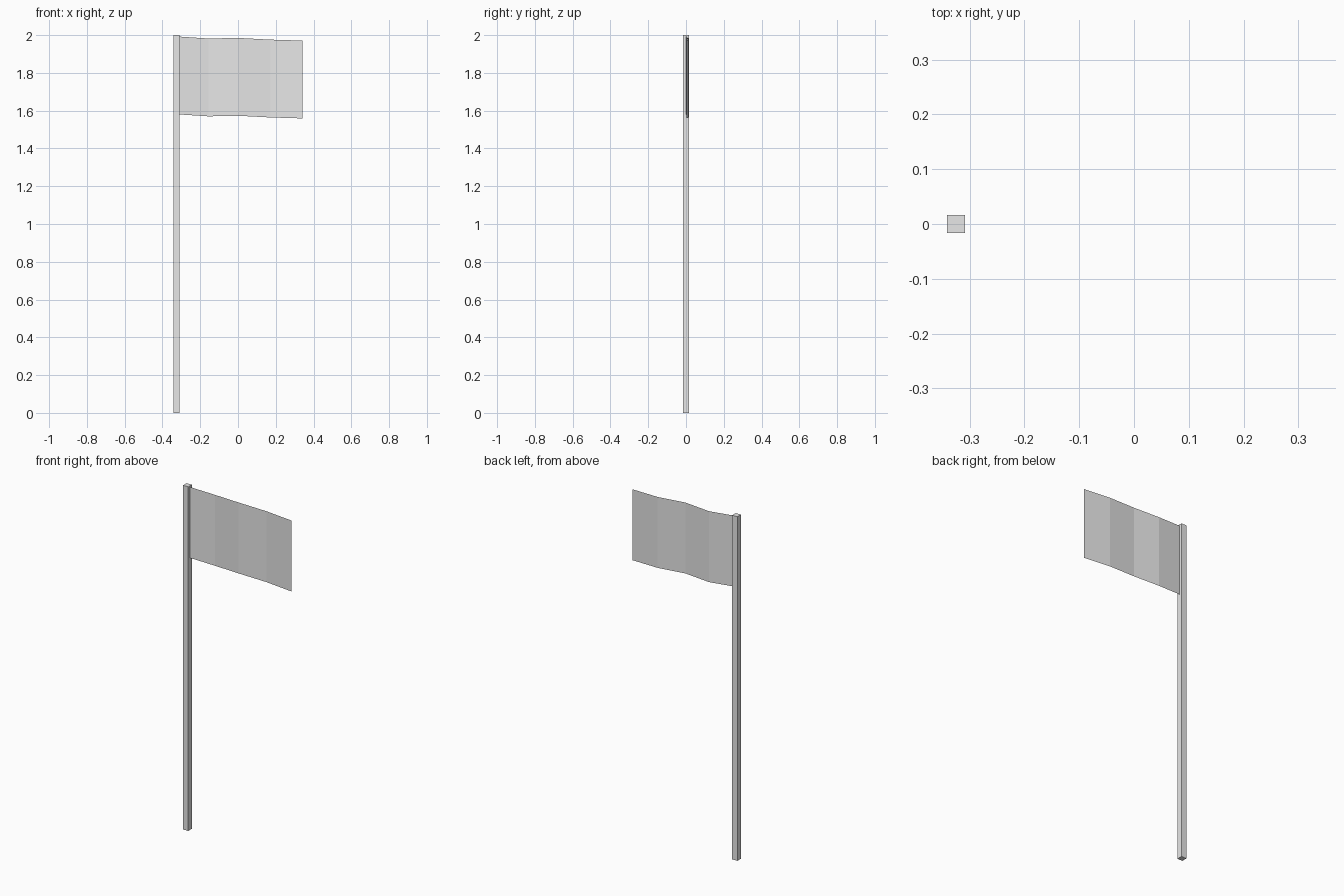
import bpy
import bmesh

cube = bpy.data.objects.get("Cube")
if cube:
    bpy.data.objects.remove(cube, do_unlink=True)

# One plain grey for the whole model
grey = bpy.data.materials.new("light_grey")
grey.use_nodes = True
grey.diffuse_color = (0.8, 0.8, 0.8, 1)
grey.node_tree.nodes["Principled BSDF"].inputs["Base Color"].default_value = (0.8, 0.8, 0.8, 1)


def add_object(name, bm):
    mesh = bpy.data.meshes.new(name)
    bm.to_mesh(mesh)
    bm.free()
    mesh.materials.append(grey)
    obj = bpy.data.objects.new(name, mesh)
    bpy.context.scene.collection.objects.link(obj)
    return obj


# Square pole
POLE_X, POLE_WIDTH, POLE_HEIGHT = -0.325, 0.033, 2.0
bm = bmesh.new()
bmesh.ops.create_cube(bm, size=1)
bmesh.ops.scale(bm, verts=bm.verts, vec=(POLE_WIDTH, POLE_WIDTH, POLE_HEIGHT))
bmesh.ops.translate(bm, verts=bm.verts, vec=(POLE_X, 0, POLE_HEIGHT / 2))
add_object("pole", bm)

# Flag: a rippled top edge extruded straight down into a thin sheet
FLAG_DROP = 0.412
top_edge = [
    (-0.31, 0.001, 1.992),
    (-0.157, 0.014, 1.982),
    (0.002, 0.002, 1.985),
    (0.173, 0.013, 1.976),
    (0.342, 0.002, 1.971),
]
bm = bmesh.new()
verts = [bm.verts.new(p) for p in top_edge]
edges = [bm.edges.new(pair) for pair in zip(verts, verts[1:])]
result = bmesh.ops.extrude_edge_only(bm, edges=edges)
lower = [v for v in result["geom"] if isinstance(v, bmesh.types.BMVert)]
bmesh.ops.translate(bm, verts=lower, vec=(0, 0, -FLAG_DROP))

# Face the sheet towards the front
bm.normal_update()
bmesh.ops.reverse_faces(bm, faces=[f for f in bm.faces if f.normal.y > 0])
add_object("flag", bm)
